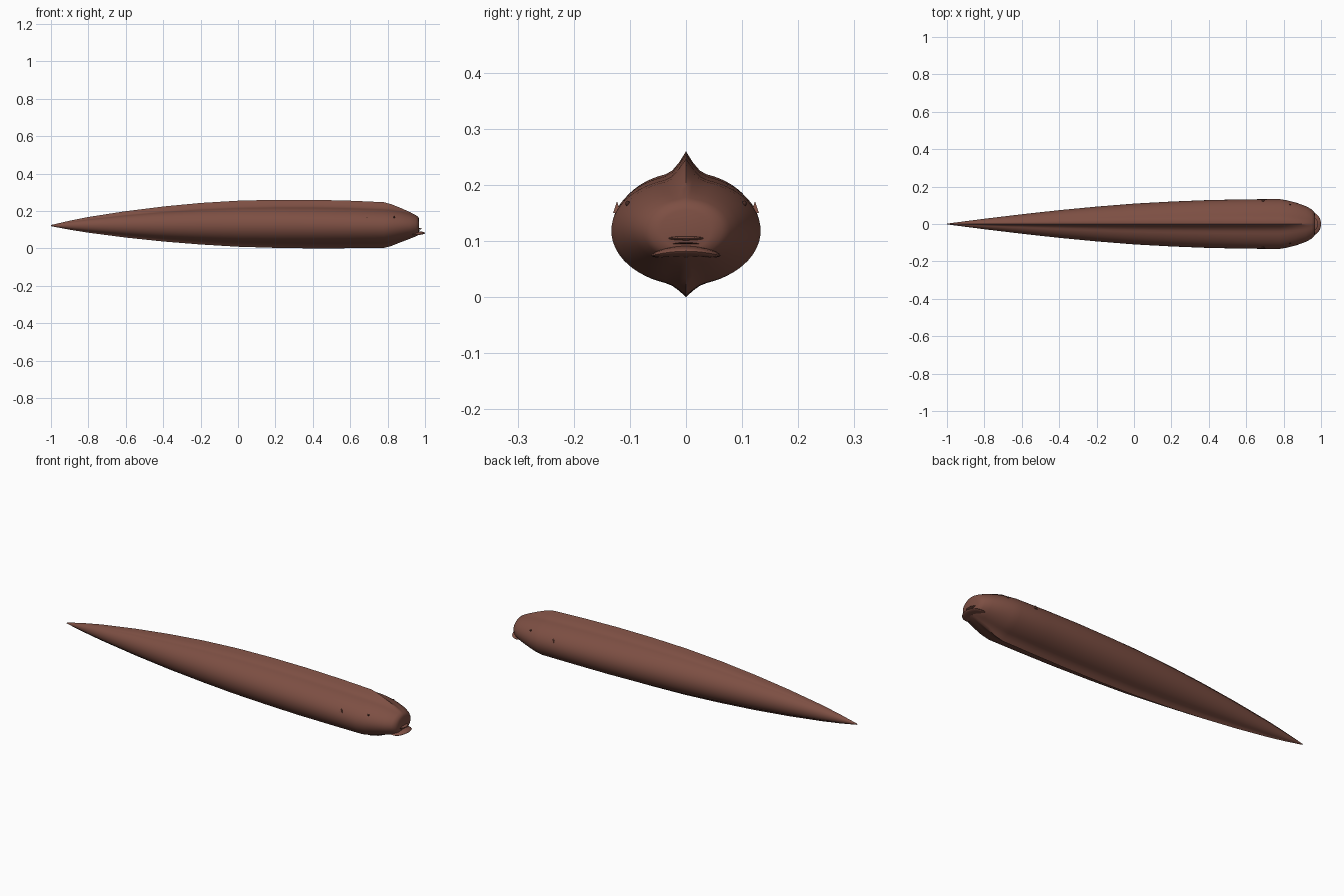
import bpy, bmesh, math
from mathutils import Vector

if "Cube" in bpy.data.objects:
    bpy.data.objects.remove(bpy.data.objects["Cube"])


def material(name, rgb):
    m = bpy.data.materials.new(name)
    m.diffuse_color = (*rgb, 1)
    m.use_nodes = True
    m.node_tree.nodes["Principled BSDF"].inputs["Base Color"].default_value = m.diffuse_color
    return m


brown = material("reddish brown", (0.205, 0.078, 0.056))
dark = material("dark brown", (0.06, 0.022, 0.016))

# Body stations: x, bottom z, top z, half width, ridge strength
STATIONS = [
    (-1.0, 0.119, 0.125, 0.002, 1), (-0.9, 0.1, 0.148, 0.015, 1),
    (-0.8, 0.084, 0.168, 0.028, 1), (-0.6, 0.058, 0.199, 0.052, 1),
    (-0.4, 0.037, 0.224, 0.074, 1), (-0.2, 0.021, 0.243, 0.093, 1),
    (0.0, 0.009, 0.255, 0.109, 1), (0.2, 0.003, 0.26, 0.12, 1),
    (0.4, 0.0, 0.26, 0.128, 1), (0.6, 0.001, 0.255, 0.132, 1),
    (0.78, 0.003, 0.247, 0.133, 1), (0.82, 0.013, 0.236, 0.126, 0.85),
    (0.87, 0.033, 0.216, 0.113, 0.6), (0.92, 0.052, 0.194, 0.095, 0.35),
    (0.95, 0.064, 0.178, 0.078, 0.15), (0.964, 0.072, 0.168, 0.064, 0.0),
    (0.969, 0.085, 0.155, 0.045, 0.0)]
N = 64


def new_object(name, bm, mat):
    bmesh.ops.recalc_face_normals(bm, faces=bm.faces[:])
    me = bpy.data.meshes.new(name)
    bm.to_mesh(me)
    bm.free()
    me.materials.append(mat)
    ob = bpy.data.objects.new(name, me)
    bpy.context.collection.objects.link(ob)
    bpy.context.view_layer.objects.active = ob
    ob.select_set(True)
    bpy.ops.object.shade_smooth_by_angle(angle=math.radians(40))
    ob.select_set(False)
    return ob


def section(x, lo, hi, w, ridge):
    """Oval with a concave pointed keel above and below."""
    h = (hi - lo) / 2
    mid = (hi + lo) / 2 - 0.05 * h * ridge
    pts = []
    for i in range(N):
        a = 2 * math.pi * i / N
        s, c = math.sin(a), math.cos(a)
        edge = hi - mid if s > 0 else mid - lo
        keel = edge * ridge * (0.27 if s > 0 else 0.17)
        z = s * (edge - keel)
        z += math.copysign(keel * max(0, 1 - abs(c) / 0.27) ** 1.7, s)
        pts.append((x, w * c, mid + z))
    return pts


# Body lofted from tail tip to snout
bm = bmesh.new()
rings = [[bm.verts.new(p) for p in section(*s)] for s in STATIONS]
for a, b in zip(rings, rings[1:]):
    for i in range(N):
        j = (i + 1) % N
        bm.faces.new((a[i], a[j], b[j], b[i]))
bm.faces.new(rings[0])
bm.faces.new(rings[-1])
new_object("body", bm, brown)


def ellipsoid(name, loc, size, mat, bend=0.0):
    bm = bmesh.new()
    bmesh.ops.create_uvsphere(bm, u_segments=24, v_segments=12, radius=1)
    for v in bm.verts:
        droop = bend * v.co.y ** 2
        v.co = Vector(loc) + Vector([c * s for c, s in zip(v.co, size)])
        v.co.z -= droop
    return new_object(name, bm, mat)


# Protruding lower lip and thin upper lip
ellipsoid("lower_lip", (0.95, 0, 0.082), (0.05, 0.062, 0.010), brown, 0.008)
ellipsoid("upper_lip", (0.955, 0, 0.105), (0.03, 0.036, 0.004), brown)
ellipsoid("mouth_slit", (0.955, 0, 0.0965), (0.018, 0.04, 0.002), dark, 0.004)

for side, sgn in (("left", 1), ("right", -1)):
    # Small eyes on the sides of the head
    ellipsoid(side + "_eye", (0.835, sgn * 0.104, 0.167), (0.005, 0.004, 0.005), dark)
    # Small upright gill flaps behind the head
    bm = bmesh.new()
    base = [bm.verts.new((0.69 + 0.008 * dx, sgn * y, z)) for dx, y, z in
            ((-1, 0.116, 0.15), (1, 0.116, 0.15), (1, 0.130, 0.15), (-1, 0.130, 0.15))]
    tip = bm.verts.new((0.69, sgn * 0.123, 0.171))
    bm.faces.new(base)
    for i in range(4):
        bm.faces.new((base[i], base[(i + 1) % 4], tip))
    new_object(side + "_gill_flap", bm, brown)
